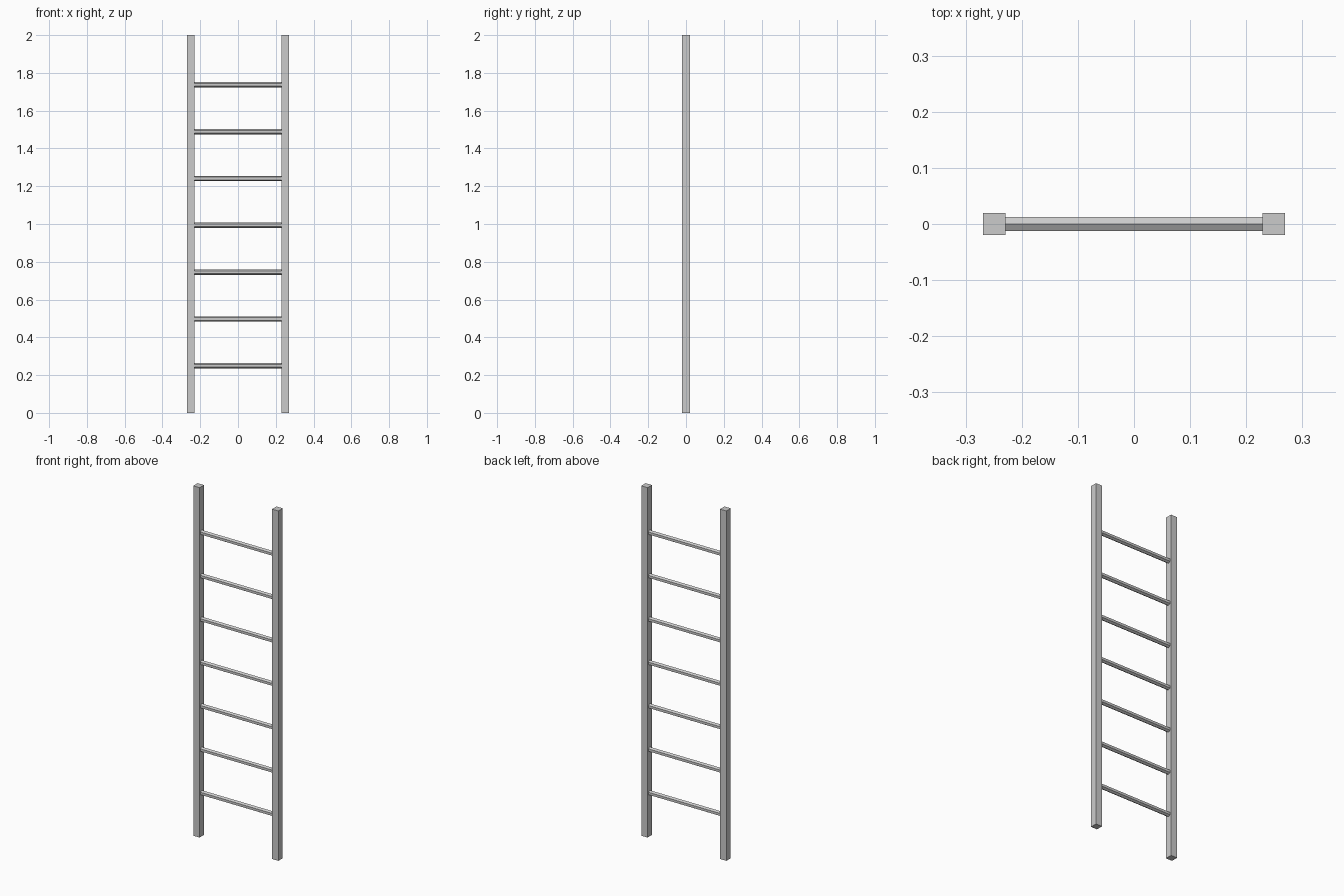
import bpy
import math

if "Cube" in bpy.data.objects:
    bpy.data.objects.remove(bpy.data.objects["Cube"])

RAIL_X = 0.249     # rail centre offset
RAIL_W = 0.04      # square rail section
HEIGHT = 2.0
RUNG_R = 0.014     # hexagonal rung radius
RUNG_COUNT = 7
RUNG_START, RUNG_STEP = 0.249, 0.248

# Two square side rails
for side, name in ((-1, "left_rail"), (1, "right_rail")):
    bpy.ops.mesh.primitive_cube_add(size=1, location=(side * RAIL_X, 0, HEIGHT / 2))
    rail = bpy.context.object
    rail.name = name
    rail.scale = (RAIL_W, RAIL_W, HEIGHT)
    bpy.ops.object.transform_apply(location=False, rotation=False, scale=True)

# Six-sided rungs running between the rails, ridge edge facing up
for i in range(RUNG_COUNT):
    bpy.ops.mesh.primitive_cylinder_add(
        vertices=6, radius=RUNG_R, depth=2 * RAIL_X - RAIL_W + 0.004,
        location=(0, 0, RUNG_START + i * RUNG_STEP))
    rung = bpy.context.object
    rung.name = f"rung_{i + 1}"
    # lay the axis along x; vertices of the hexagon point up and down
    rung.rotation_euler = (0, math.radians(90), 0)
    bpy.ops.object.transform_apply(location=False, rotation=True, scale=False)
    zs = [v.co.z for v in rung.data.vertices]
    if max(zs) < RUNG_R * 0.95:
        rung.rotation_euler = (math.radians(30), 0, 0)
        bpy.ops.object.transform_apply(location=False, rotation=True, scale=False)
